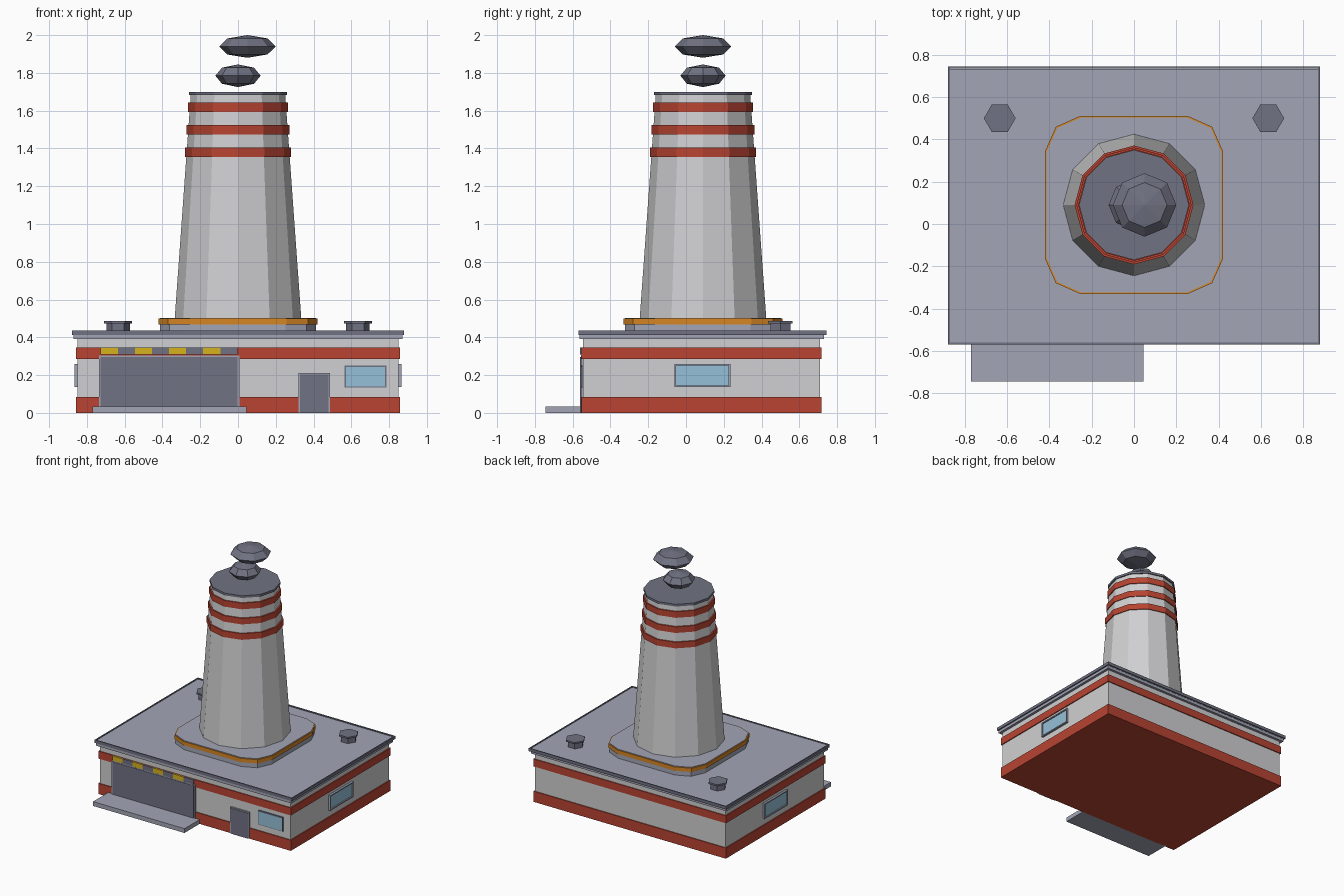
import bpy
import math

cube = bpy.data.objects.get("Cube")
if cube:
    bpy.data.objects.remove(cube, do_unlink=True)


def to_linear(c):
    return c / 12.92 if c <= 0.04045 else ((c + 0.055) / 1.055) ** 2.4


def material(name, r, g, b):
    color = [to_linear(v / 255) for v in (r, g, b)] + [1]
    m = bpy.data.materials.new(name)
    m.use_nodes = True
    m.diffuse_color = color
    m.node_tree.nodes["Principled BSDF"].inputs["Base Color"].default_value = color
    return m


WALL = material("pale wall", 208, 208, 210)
RED = material("brick red", 184, 68, 50)
ROOF = material("light grey", 162, 165, 182)
DARK = material("slate grey", 112, 114, 130)
ORANGE = material("orange", 214, 134, 36)
YELLOW = material("yellow", 214, 178, 28)
GLASS = material("window blue", 150, 192, 216)


def finish(name, mat):
    ob = bpy.context.object
    ob.name = name
    ob.data.materials.clear()
    ob.data.materials.append(mat)
    return ob


def box(name, mat, x, y, z):
    """Box from (low, high) ranges on each axis."""
    bpy.ops.mesh.primitive_cube_add(size=1, location=[sum(r) / 2 for r in (x, y, z)])
    ob = finish(name, mat)
    ob.scale = [r[1] - r[0] for r in (x, y, z)]
    bpy.ops.object.transform_apply(location=False, rotation=False, scale=True)
    return ob


def cone(name, mat, sides, r1, r2, x, y, z, turn=0.0):
    bpy.ops.mesh.primitive_cone_add(vertices=sides, radius1=r1, radius2=r2, depth=z[1] - z[0],
                                    location=(x, y, sum(z) / 2), rotation=(0, 0, turn))
    return finish(name, mat)


def block(name, mat, grow, z):
    """Slab over the building footprint, grown outward."""
    return box(name, mat, (-0.85 - grow, 0.85 + grow), (-0.545 - grow, 0.71 + grow), z)


# Main hall with painted bands
block("hall_walls", WALL, 0, (0.01, 0.40))
block("lower_band", RED, 0.008, (0, 0.085))
block("upper_band", RED, 0.008, (0.285, 0.345))

# Roof with a thin raised rim
block("roof_cornice", ROOF, 0.02, (0.39, 0.415))
block("roof_slab", ROOF, 0.022, (0.412, 0.43))
X, Y0, Y1, T = 0.88, -0.57, 0.745, 0.009
for side in (-1, 1):
    box("roof_rim_side", DARK, sorted((side * X, side * (X - T))), (Y0, Y1), (0.412, 0.436))
for name, y in (("front", (Y0, Y0 + T)), ("back", (Y1 - T, Y1))):
    box("roof_rim_" + name, DARK, (-X + T, X - T), y, (0.412, 0.436))

# Loading door, ramp and warning stripe
box("loading_ramp", ROOF, (-0.77, 0.045), (-0.745, -0.54), (0, 0.035))
box("loading_door_frame", ROOF, (-0.737, 0.007), (-0.557, -0.54), (0.03, 0.305))
box("loading_door", DARK, (-0.727, -0.003), (-0.56, -0.54), (0.03, 0.297))
STEP = 0.0905
for i in range(8):
    left = -0.727 + i * STEP
    box("warning_stripe", DARK if i % 2 else YELLOW, (left, left + STEP), (-0.562, -0.54), (0.308, 0.345))

# Entrance door
box("entrance_frame", ROOF, (0.32, 0.488), (-0.557, -0.54), (0, 0.212))
box("entrance_door", DARK, (0.329, 0.479), (-0.56, -0.54), (0, 0.204))

# Windows
box("front_window_frame", DARK, (0.565, 0.785), (-0.552, -0.54), (0.135, 0.25))
box("front_window_glass", GLASS, (0.571, 0.779), (-0.555, -0.54), (0.141, 0.244))
for side in (-1, 1):
    box("side_window_glass", GLASS, sorted((side * 0.84, side * 0.857)), (-0.055, 0.227), (0.145, 0.25))
    for z in (0.137, 0.25):
        box("side_window_rail", ROOF, sorted((side * 0.84, side * 0.866)), (-0.062, 0.235), (z, z + 0.009))
    for y in (-0.062, 0.226):
        box("side_window_post", ROOF, sorted((side * 0.84, side * 0.866)), (y, y + 0.009), (0.146, 0.25))

# Roof vents
for side in (-1, 1):
    cone("vent_stem", DARK, 6, 0.062, 0.062, side * 0.635, 0.5, (0.42, 0.476), math.pi / 2)
    cone("vent_cap", DARK, 6, 0.075, 0.075, side * 0.635, 0.5, (0.474, 0.487), math.pi / 2)

# Tower plinth with cut corners
CY = 0.09


def plinth(name, mat, half, z):
    corner = [(half, half * 0.61), (half * 0.88, half * 0.88), (half * 0.61, half)]
    ring = []
    for quarter in range(4):
        for a, b in corner:
            for _ in range(quarter):
                a, b = -b, a
            ring.append((a, b + CY))
    n = len(ring)
    verts = [(a, b, h) for h in z for a, b in ring]
    faces = [tuple(reversed(range(n))), tuple(range(n, 2 * n))]
    faces += [(i, (i + 1) % n, n + (i + 1) % n, n + i) for i in range(n)]
    mesh = bpy.data.meshes.new(name)
    mesh.from_pydata(verts, [], faces)
    mesh.materials.append(mat)
    bpy.context.collection.objects.link(bpy.data.objects.new(name, mesh))


plinth("tower_plinth", ROOF, 0.413, (0.42, 0.503))
plinth("plinth_trim", ORANGE, 0.42, (0.468, 0.499))

# Tapered tower, bands and cap
cone("tower", WALL, 12, 0.335, 0.25, 0, CY, (0.5, 1.685))
for z, r in ((1.355, 0.281), (1.475, 0.272), (1.593, 0.264)):
    cone("tower_band", RED, 12, r, r, 0, CY, (z, z + 0.049))
cone("tower_cap", DARK, 12, 0.26, 0.26, 0, CY, (1.682, 1.70))

# Smoke puffs
for name, x, z, r in (("lower_puff", 0, 1.785, 0.12), ("upper_puff", 0.05, 1.94, 0.15)):
    bpy.ops.mesh.primitive_uv_sphere_add(segments=8, ring_count=4, radius=r, location=(x, CY, z))
    finish(name, DARK).scale.z = 0.06 / r
